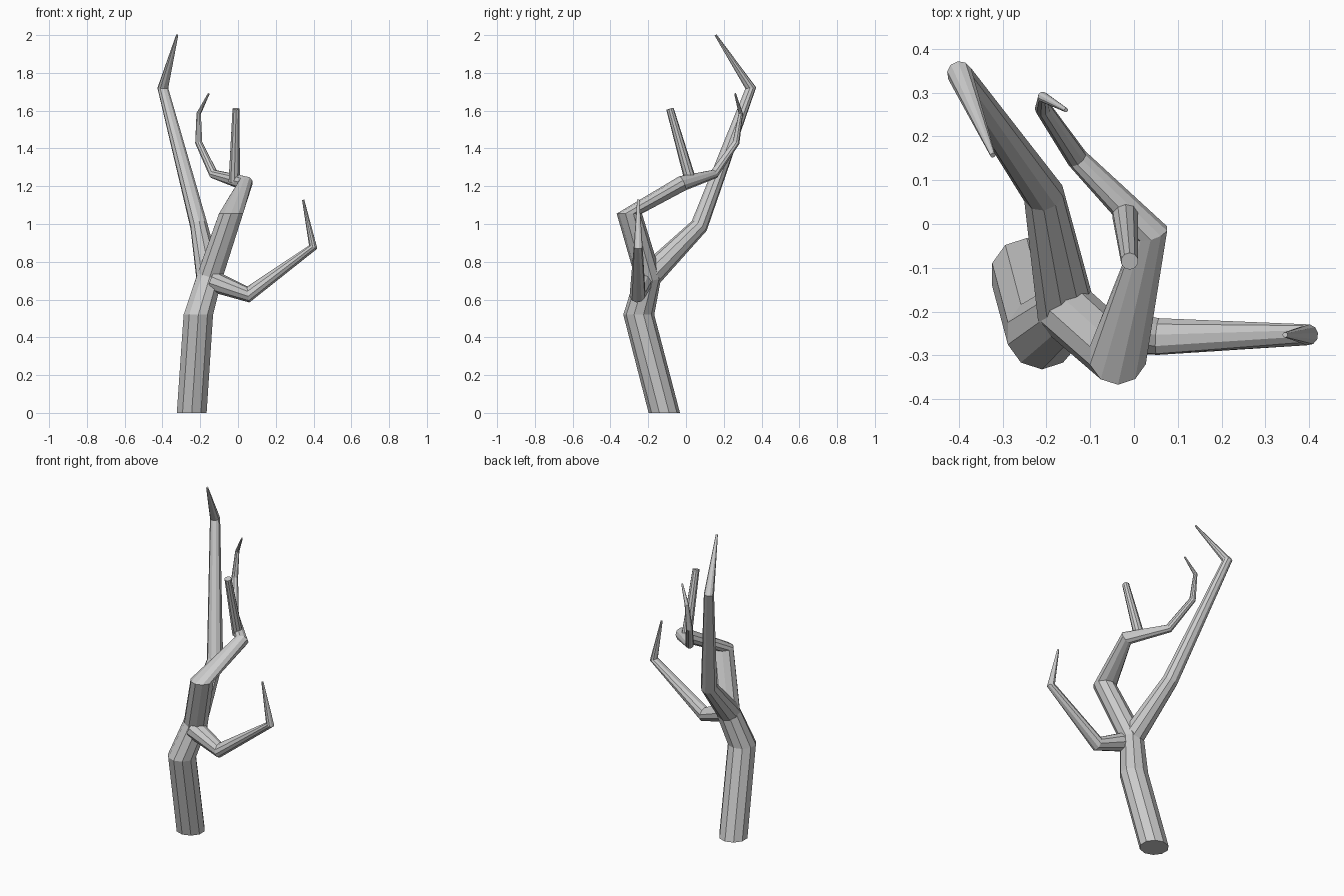
import bpy, bmesh, math
from mathutils import Vector

cube = bpy.data.objects.get("Cube")
if cube:
    bpy.data.objects.remove(cube, do_unlink=True)

# One grey bark colour
bark = bpy.data.materials.new("grey bark")
bark.use_nodes = True
GREY = (0.6, 0.6, 0.6, 1)
bark.diffuse_color = GREY
bark.node_tree.nodes["Principled BSDF"].inputs["Base Color"].default_value = GREY


def limb(name, points, sides, level=()):
    """Tapered tube through (x, y, z, radius) points; rings in 'level' lie flat."""
    pos = [Vector(p[:3]) for p in points]
    bm = bmesh.new()
    rings = []
    side = Vector((1, 0, 0))
    last = len(pos) - 1
    for i, p in enumerate(pos):
        before = (p - pos[i - 1]).normalized() if i else Vector()
        after = (pos[i + 1] - p).normalized() if i < last else Vector()
        n = Vector((0, 0, 1)) if i in level else (before + after).normalized()
        # Carry the frame along the limb so the tube does not twist
        side = (side - n * side.dot(n)).normalized()
        up = n.cross(side)
        ring = []
        for k in range(sides):
            a = math.tau * (k + 0.5) / sides
            ring.append(bm.verts.new(p + (side * math.cos(a) + up * math.sin(a)) * points[i][3]))
        rings.append(ring)
    for lower, upper in zip(rings, rings[1:]):
        for k in range(sides):
            m = (k + 1) % sides
            bm.faces.new((lower[k], lower[m], upper[m], upper[k]))
    bm.faces.new(rings[0][::-1])
    bm.faces.new(rings[-1])
    bmesh.ops.recalc_face_normals(bm, faces=bm.faces)
    mesh = bpy.data.meshes.new(name)
    bm.to_mesh(mesh)
    bm.free()
    mesh.materials.append(bark)
    obj = bpy.data.objects.new(name, mesh)
    bpy.context.collection.objects.link(obj)


# Leaning trunk that bends over into the curling upper branch
limb("trunk", [
    (-.245, -.115, 0, .083), (-.21, -.25, .52, .082), (-.15, -.2, .72, .07),
    (-.037, -.3, 1.055, .067), (.038, -.02, 1.215, .041), (-.13, .15, 1.265, .025),
    (-.208, .265, 1.43, .019), (-.208, .29, 1.585, .012), (-.155, .26, 1.69, .005),
], 10, level=(0, 1, 3))

# Tall rear fork
limb("tall_fork", [
    (-.155, -.2, .72, .068), (-.207, .07, .99, .047),
    (-.398, .343, 1.72, .029), (-.322, .157, 2.0, .006),
], 10)

# Low branch reaching to the left
limb("left_branch", [
    (-.14, -.23, .7, .058), (.055, -.257, .627, .043),
    (.398, -.253, .878, .024), (.345, -.253, 1.128, .006),
], 10)

# Short cut stub on the upper branch
limb("stub", [(-.02, .025, 1.225, .031), (-.01, -.085, 1.61, .02)], 10)
